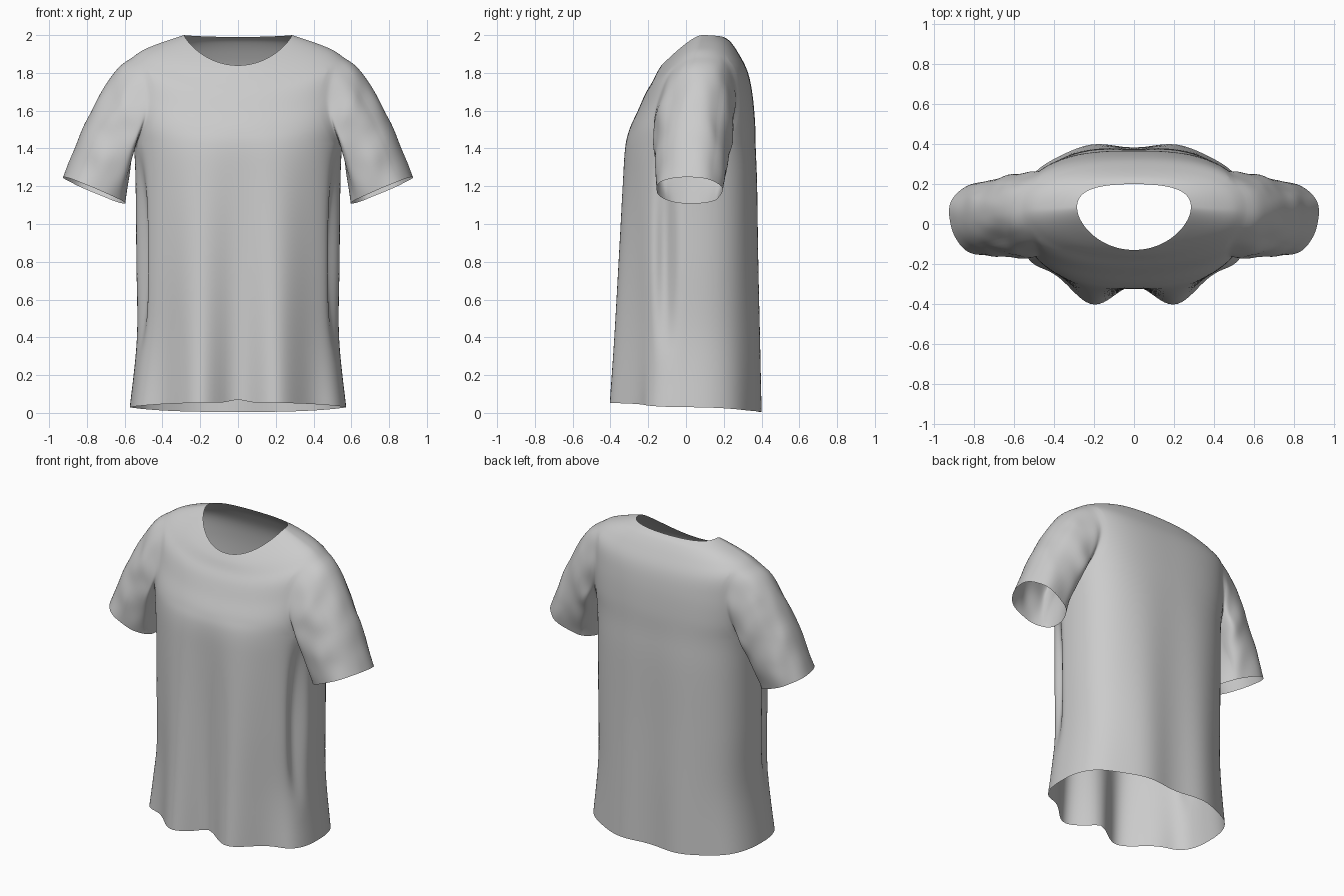
import bpy, bmesh, math
from mathutils import Vector, noise

cube = bpy.data.objects.get("Cube")
if cube:
    bpy.data.objects.remove(cube)

COLS, STEPS, SLEEVE_ROWS = 96, 6, 26

# Body rings: half width, front y, back y, side z, front z, back z
RINGS = [
    (.573, -.365, .395, .03, .055, .005),
    (.535, -.355, .39, .4, .4, .4),
    (.538, -.345, .383, .8, .8, .8),
    (.542, -.335, .378, 1.2, 1.2, 1.2),
    (.55, -.325, .37, 1.4, 1.4, 1.4),
    (.57, -.30, .365, 1.55, 1.5, 1.55),
    (.58, -.255, .35, 1.7, 1.6, 1.7),
    (.575, -.215, .325, 1.85, 1.69, 1.81),
    (.52, -.18, .28, 1.91, 1.75, 1.9),
    (.42, -.155, .235, 1.955, 1.8, 1.965),
    (.285, -.13, .20, 2.0, 1.84, 1.99),
]

# Armhole bounds in rows and columns
low, high = 4 * STEPS + 1, 7 * STEPS + 2
first, last = COLS // 2 - 14, COLS // 2 + 14


def spline(points, i, t):
    """Catmull-Rom blend between points i and i + 1."""
    p = [points[max(0, min(len(points) - 1, k))] for k in range(i - 1, i + 3)]
    return [b + .5 * t * (c - a + t * (2*a - 5*b + 4*c - d + t * (3*(b - c) + d - a)))
            for a, b, c, d in zip(*p)]


def signed_power(value, power):
    return math.copysign(abs(value) ** power, value)


def column_angle(r, j):
    """Angle of a column; the columns spread apart so the armhole is rounded."""
    t = max(0, min(1, (r - low) / (high - low)))
    spread = math.radians(14 + 10 * t + 18 * math.sin(math.pi * t) ** .7)
    side = j - COLS / 2
    inner, outer = (last - first) / 2, COLS / 2
    if abs(side) <= inner:
        return spread * side / inner
    t = (abs(side) - inner) / (outer - inner)
    return math.copysign(spread + (math.pi / 2 - spread) * t, side)


def body_point(ring, angle, level):
    """Point on a rounded section, with hanging folds that deepen to the hem."""
    half, front, back, z_side, z_front, z_back = ring
    c, s = math.cos(angle), math.sin(angle)
    square = 2.45 + .35 * max(0, s)
    power = 2 / (square + (2.05 - square) * level ** 3)
    x = half * max(c, 0) ** power
    mid, depth = (front + back) / 2, (back - front) / 2
    y = mid + depth * signed_power(s, power) + .05 * level ** 3 * c * c
    end = z_front if s < 0 else z_back
    z = z_side + (end - z_side) * abs(s) ** 1.6
    drop = max(0, 1 - z / 1.5)
    wave = math.cos(2 * math.pi * x / .42) * abs(s)
    y += wave * drop * (.055 if s < 0 else -.012)
    if s < 0:
        z += .02 * max(0, 1 - abs(x) / .08) * max(0, 1 - z / .3)
    # upright tuck behind the front panel
    tuck = math.sin(math.pi * max(0, min(1, (z - .3) / 1.1)))
    x -= .055 * tuck * math.exp(-((y + .11) / .05) ** 2) * c
    return Vector((x, y, z))


rows = [spline(RINGS, i, k / STEPS) for i in range(len(RINGS) - 1) for k in range(STEPS)]
rows.append(RINGS[-1])

# Left half of the body
bm = bmesh.new()
grid = []
for r, ring in enumerate(rows):
    level = r / (len(rows) - 1)
    grid.append([bm.verts.new(body_point(ring, column_angle(r, j), level))
                 for j in range(COLS + 1)])
for row in grid:
    row[0].co.x = row[-1].co.x = 0


def in_armhole(r, j):
    return low <= r < high and first <= j < last


for r in range(len(rows) - 1):
    for j in range(COLS):
        if not in_armhole(r, j):
            bm.faces.new((grid[r][j], grid[r][j + 1], grid[r + 1][j + 1], grid[r + 1][j]))
loop = ([(low, j) for j in range(first, last)] + [(r, last) for r in range(low, high)]
        + [(high, j) for j in range(last, first, -1)] + [(r, first) for r in range(high, low, -1)])

# Sleeve: blend from the armhole to the tilted, slightly squared cuff
cuff, tall, wide = Vector((.762, .018, 1.178)), Vector((.16, -.01, .07)), Vector((.03, .172, 0))
soft = set()
previous = [grid[r][j] for r, j in loop]
starts = [v.co.copy() for v in previous]
for k in range(1, SLEEVE_ROWS + 1):
    t = k / SLEEVE_ROWS
    current = []
    for (r, j), start in zip(loop, starts):
        across = (2 * j - first - last) / (last - first)
        up = (2 * r - low - high) / (high - low)
        a = math.atan2(up, across)
        c, s = math.cos(a), math.sin(a)
        p = start.lerp(cuff + tall * signed_power(s, .85) + wide * signed_power(c, .85), t)
        bulge = math.sin(math.pi * t ** .65)
        p += Vector((.045, 0, .025)) * bulge * max(0, .2 + .8 * s)
        p.y += .015 * bulge * c
        # crumpled cloth, strongest around the armhole
        crumple = noise.noise(Vector((p.x * 9, p.y * 9, p.z * 6)))
        p += Vector((.4, c, 0)) * crumple * .022 * (1 - .5 * t)
        current.append(bm.verts.new(p))
    n = len(loop)
    for i in range(n):
        bm.faces.new((previous[i], previous[(i + 1) % n], current[(i + 1) % n], current[i]))
    if k < 6:
        soft.update(current)
    previous = current
for r in range(low - 3, high + 4):
    for j in range(first - 4, last + 5):
        if grid[r][j].link_faces:
            soft.add(grid[r][j])
        else:
            bm.verts.remove(grid[r][j])

# Ease the seam between sleeve and body
for _ in range(4):
    bmesh.ops.smooth_vert(bm, verts=list(soft), factor=.5,
                          use_axis_x=True, use_axis_y=True, use_axis_z=True)
bmesh.ops.recalc_face_normals(bm, faces=bm.faces)
if sum((f.normal.dot(f.calc_center_median()) for f in bm.faces if f.calc_center_median().z < 1)) < 0:
    bmesh.ops.reverse_faces(bm, faces=bm.faces)

mesh = bpy.data.meshes.new("shirt")
bm.to_mesh(mesh)
bm.free()
shirt = bpy.data.objects.new("shirt", mesh)
bpy.context.collection.objects.link(shirt)

# Right half
mirror = shirt.modifiers.new("Mirror", 'MIRROR')
mirror.use_clip = True
mirror.merge_threshold = .001

# Plain cloth
cloth = bpy.data.materials.new("light grey cloth")
cloth.use_nodes = True
color = (.6, .6, .6, 1)
cloth.diffuse_color = color
cloth.node_tree.nodes["Principled BSDF"].inputs["Base Color"].default_value = color
mesh.materials.append(cloth)

bpy.ops.object.select_all(action='DESELECT')
shirt.select_set(True)
bpy.context.view_layer.objects.active = shirt
bpy.ops.object.shade_smooth()
